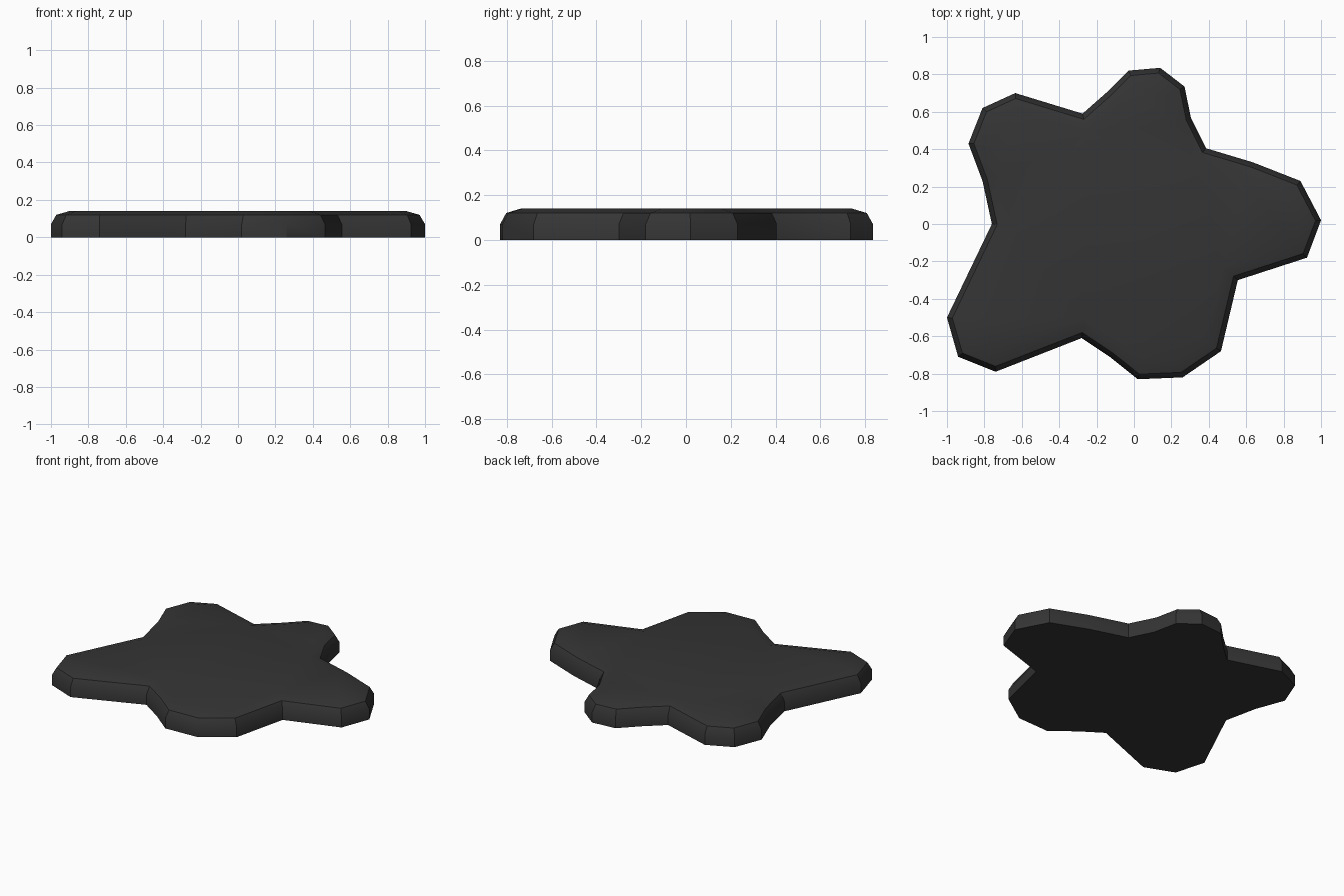
import bpy, bmesh, math
from mathutils import Vector

if "Cube" in bpy.data.objects:
    bpy.data.objects.remove(bpy.data.objects["Cube"])

# Lobed outline seen from above, clockwise
OUTLINE = [
    (-.03, .82), (.14, .835), (.27, .735), (.305, .565), (.385, .405),
    (.635, .33), (.89, .23), (1.0, .02), (.925, -.18), (.555, -.30),
    (.465, -.68), (.26, -.82), (.02, -.83), (-.13, -.71), (-.28, -.61),
    (-.74, -.79), (-.94, -.71), (-1.0, -.50), (-.76, 0), (-.81, .23),
    (-.885, .43), (-.81, .62), (-.635, .70), (-.275, .59), (-.15, .70),
]
# Edge profile: (inset from outline, height)
PROFILE = [(0, 0), (0, .07), (.027, .12), (.095, .141)]


def inset(points, d):
    """Mitred inward offset of a clockwise polygon."""
    result = []
    for i, p in enumerate(points):
        p = Vector(p)
        a = (p - Vector(points[i - 1])).normalized()
        b = (Vector(points[(i + 1) % len(points)]) - p).normalized()
        na, nb = Vector((a.y, -a.x)), Vector((b.y, -b.x))
        result.append(p + (na + nb) * d / (1 + na.dot(nb)))
    return result


# Flat slab with a rounded upper rim
bm = bmesh.new()
rings = [[bm.verts.new((p.x, p.y, z)) for p in inset(OUTLINE, d)]
         for d, z in PROFILE]
for low, high in zip(rings, rings[1:]):
    for i in range(len(low)):
        bm.faces.new((low[i - 1], low[i], high[i], high[i - 1]))
bm.faces.new(rings[0])
bm.faces.new(rings[-1])
bmesh.ops.recalc_face_normals(bm, faces=bm.faces)
bmesh.ops.triangulate(bm, faces=[f for f in bm.faces if len(f.verts) > 4])

mesh = bpy.data.meshes.new("stepping_stone")
bm.to_mesh(mesh)
bm.free()
stone = bpy.data.objects.new("stepping_stone", mesh)
bpy.context.collection.objects.link(stone)

# Dark grey colour
mat = bpy.data.materials.new("dark_grey")
mat.diffuse_color = (.035, .035, .035, 1)
mat.use_nodes = True
mat.node_tree.nodes["Principled BSDF"].inputs["Base Color"].default_value = mat.diffuse_color
mesh.materials.append(mat)

bpy.context.view_layer.objects.active = stone
stone.select_set(True)
bpy.ops.object.shade_smooth_by_angle(angle=math.radians(30))
